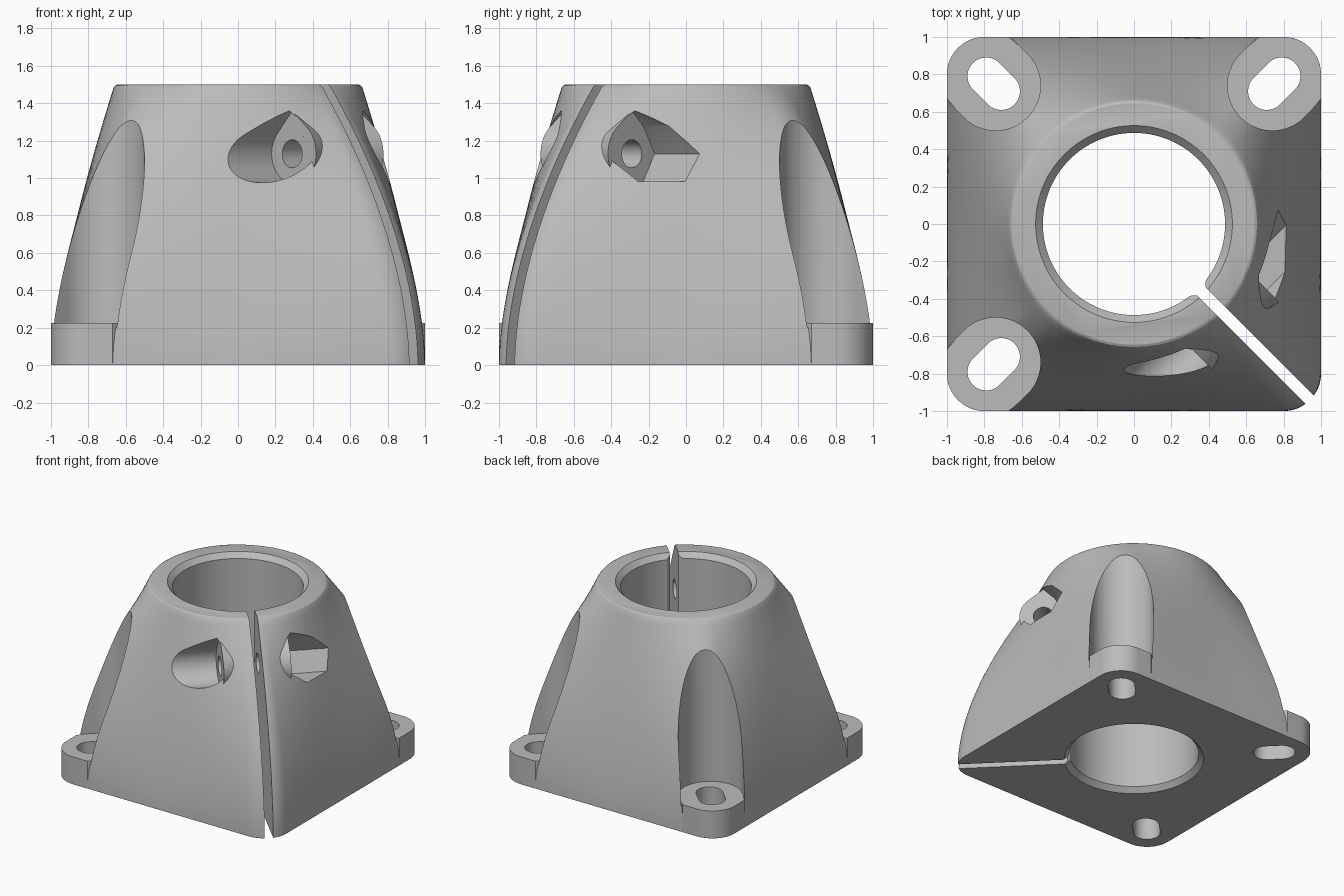
import bpy, bmesh, math
from mathutils import Matrix, Vector

if "Cube" in bpy.data.objects:
    bpy.data.objects.remove(bpy.data.objects["Cube"])

gray = bpy.data.materials.new("plain gray")
gray.use_nodes = True
gray.diffuse_color = (0.5, 0.5, 0.5, 1)
gray.node_tree.nodes["Principled BSDF"].inputs["Base Color"].default_value = (0.5, 0.5, 0.5, 1)


def make(name, bm):
    bmesh.ops.recalc_face_normals(bm, faces=bm.faces[:])
    mesh = bpy.data.meshes.new(name)
    bm.to_mesh(mesh)
    bm.free()
    mesh.materials.append(gray)
    ob = bpy.data.objects.new(name, mesh)
    bpy.context.scene.collection.objects.link(ob)
    return ob


def loft(name, rings):
    bm = bmesh.new()
    loops = [[bm.verts.new(p) for p in ring] for ring in rings]
    n = len(loops[0])
    for a, b in zip(loops, loops[1:]):
        for i in range(n):
            j = (i + 1) % n
            bm.faces.new((a[i], a[j], b[j], b[i]))
    bm.faces.new(loops[0][::-1])
    bm.faces.new(loops[-1])
    return make(name, bm)


def circle(cx, cy, r, n=64):
    return [(cx + r * math.cos(math.tau * i / n), cy + r * math.sin(math.tau * i / n)) for i in range(n)]


def outline(points):
    """Ordered convex outline around a set of 2D points."""
    pts = sorted({(round(x, 5), round(y, 5)) for x, y in points})

    def half(seq):
        out = []
        for p in seq:
            while len(out) > 1 and ((out[-1][0] - out[-2][0]) * (p[1] - out[-2][1])
                                    - (out[-1][1] - out[-2][1]) * (p[0] - out[-2][0])) <= 1e-7:
                out.pop()
            out.append(p)
        return out[:-1]
    return half(pts) + half(pts[::-1])


def prism(name, points, z0, z1, mat=Matrix(), s0=1, s1=1):
    ring = outline(points)
    return loft(name, [[mat @ Vector((x * s, y * s, z)) for x, y in ring] for z, s in ((z0, s0), (z1, s1))])


def cut(ob, cutters):
    for c in cutters:
        mod = ob.modifiers.new("cut", "BOOLEAN")
        mod.operation, mod.solver, mod.object = "DIFFERENCE", "EXACT", c
    bpy.context.view_layer.update()
    done = bpy.data.meshes.new_from_object(ob.evaluated_get(bpy.context.evaluated_depsgraph_get()))
    ob.modifiers.clear()
    ob.data = done


# Rounded square footprint
foot = []
for k in range(4):
    turn = Matrix.Rotation(k * math.pi / 2, 2)
    quarter = [(1, -0.8 + 0.1 * i) for i in range(16)]
    quarter += [(0.8 + 0.2 * math.cos(a), 0.8 + 0.2 * math.sin(a))
                for a in (math.pi / 2 * i / 12 for i in range(12))]
    foot += [turn @ Vector(p) for p in quarter]

# Body: square foot blending upward into a round collar
HEIGHT, TOP = 1.5, 0.66
rings = []
levels = [HEIGHT * i / 28 for i in range(28)] + [1.482, 1.494, HEIGHT]
for z in levels:
    ring = []
    for p in foot:
        power = 1.4 + 0.4 * abs(math.sin(2 * math.atan2(p.y, p.x))) ** 2
        q = p.lerp(p.normalized() * TOP, (z / HEIGHT) ** power)
        inset = {1.494: 0.004, HEIGHT: 0.014}.get(z, 0)
        q -= q.normalized() * inset
        ring.append((q.x, q.y, z))
    rings.append(ring)
body = loft("clamp_body", rings)

# Bore with chamfered ends
BORE, LIP = 0.487, 0.525
bore = loft("bore_cutter", [[(x, y, z) for x, y in circle(0, 0, r, 128)] for z, r in
            ((-0.04, LIP + 0.04), (0.04, BORE), (1.46, BORE), (1.54, LIP + 0.04))])

# Corner pockets, mounting pads and slotted holes
pockets, holes, pads = [], [], []
for k, place in enumerate(("back_left", "back_right", "front_right")):
    m = Matrix.Rotation(k * math.pi / 2, 4, "Z")
    pockets.append(prism("pocket_cutter", circle(0.74, 0.74, 0.24) + circle(1.3, 1.3, 0.24), 0.2, 2, m))
    holes.append(prism("hole_cutter", circle(0.71, 0.71, 0.1) + circle(0.79, 0.79, 0.1), -0.1, 0.5, m))
    corner = circle(0.74, 0.74, 0.243) + circle(0.8, 0.8, 0.2) + [(1, 0.67), (0.67, 1)]
    pads.append(prism("mounting_pad_" + place, corner, 0, 0.225, m))

# Clamping slit through one corner, with a bevelled mouth at the bore
diagonal = Matrix.Rotation(-math.pi / 4, 4, "Z")
slit = prism("slit_cutter", [(0.2, -0.032), (2, -0.032), (2, 0.032), (0.2, 0.032)], -1, 3, diagonal)
mouth = prism("mouth_cutter", [(0.44, -0.11), (0.535, 0), (0.44, 0.11)], -1, 3, diagonal)

# Clamp screw: bosses, round head pocket, hexagonal nut pocket, through hole
h = math.sqrt(0.5)
axis = Matrix(((-h, 0, h, 0.47), (h, 0, h, -0.47), (0, 1, 0, 1.13), (0, 0, 0, 1)))
FACE, TIP = 0.255, (0, 0.23)
head = prism("head_cutter", circle(0, 0, 0.155) + [TIP], -2, -FACE, axis)
nut = prism("nut_cutter", circle(0, 0, 0.172, 6) + [TIP], FACE, 2, axis)
screw = prism("screw_cutter", circle(0, 0, 0.075, 48), -1, 1, axis)
drop = circle(0, 0, 0.18) + [TIP]
bosses = [prism("screw_boss_front", drop, -FACE, 0, axis, 1, 0.65),
          prism("screw_boss_side", drop, 0, FACE, axis, 0.65, 1)]

# Carve everything
cut(body, [bore, mouth, slit, head, nut, screw] + pockets + holes)
for pad, hole in zip(pads, holes):
    cut(pad, [hole])
for boss in bosses:
    cut(boss, [slit, screw])
for c in [bore, mouth, slit, head, nut, screw] + pockets + holes:
    bpy.data.objects.remove(c)

# Smooth curved walls, keep edges crisp
bpy.ops.object.select_all(action="DESELECT")
for ob in [body] + pads + bosses:
    ob.select_set(True)
    bpy.context.view_layer.objects.active = ob
bpy.ops.object.shade_smooth_by_angle(angle=math.radians(25))
